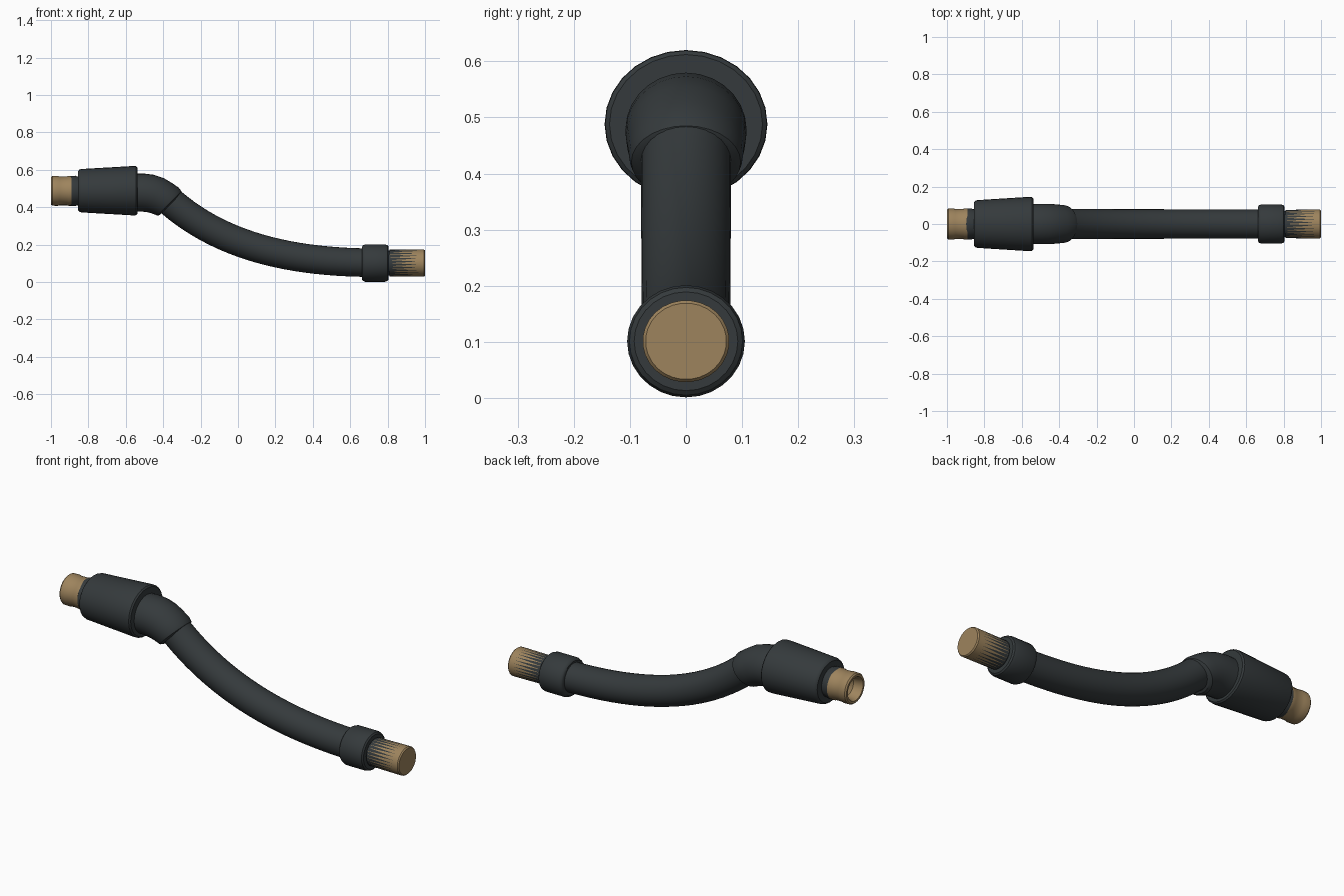
import bpy, bmesh, math
from mathutils import Vector
from mathutils.geometry import interpolate_bezier

if "Cube" in bpy.data.objects:
    bpy.data.objects.remove(bpy.data.objects["Cube"])


def material(name, rgb):
    m = bpy.data.materials.new(name)
    m.diffuse_color = (*rgb, 1)
    m.use_nodes = True
    m.node_tree.nodes["Principled BSDF"].inputs["Base Color"].default_value = m.diffuse_color
    return m


DARK = material("dark_rubber", (0.035, 0.042, 0.045))
BRASS = material("brass", (0.34, 0.23, 0.11))


def ring(bm, x, z, r, tilt=0.0, wide=1.0, sides=28, phase=0.0):
    """Elliptical ring whose axis lies in the xz plane, tilted in degrees."""
    t = math.radians(tilt)
    verts = []
    for i in range(sides):
        a = 2 * math.pi * (i + phase) / sides
        n = math.sin(a) * r
        verts.append(bm.verts.new((x - math.sin(t) * n, math.cos(a) * r * wide,
                                   z + math.cos(t) * n)))
    return verts


def finish(bm, name, mats, angle=35):
    bmesh.ops.recalc_face_normals(bm, faces=bm.faces)
    me = bpy.data.meshes.new(name)
    bm.to_mesh(me)
    bm.free()
    for m in mats:
        me.materials.append(m)
    ob = bpy.data.objects.new(name, me)
    bpy.context.collection.objects.link(ob)
    bpy.ops.object.select_all(action='DESELECT')
    ob.select_set(True)
    bpy.context.view_layer.objects.active = ob
    bpy.ops.object.shade_smooth_by_angle(angle=math.radians(angle))
    return ob


def loft(name, sections, mat, wide=1.0):
    """Skin rings given as (x, z, radius, tilt) and cap both ends."""
    bm = bmesh.new()
    rings = [ring(bm, x, z, r, t, wide) for x, z, r, t in sections]
    for a, b in zip(rings, rings[1:]):
        for i in range(len(a)):
            j = (i + 1) % len(a)
            bm.faces.new((a[i], a[j], b[j], b[i]))
    bm.faces.new(rings[0])
    bm.faces.new(rings[-1])
    return finish(bm, name, [mat])


def lathe(name, z, profile, mat, wide=1.0):
    return loft(name, [(x, z, r, 0) for x, r in profile], mat, wide)


# hollow brass fitting at the left end
lathe("inlet_fitting", 0.487,
      [(-0.93, 0.03), (-0.95, 0.052), (-0.985, 0.056), (-1.0, 0.062), (-1.0, 0.073),
       (-0.993, 0.079), (-0.965, 0.08), (-0.955, 0.077), (-0.915, 0.077),
       (-0.905, 0.08), (-0.89, 0.08)], BRASS, 1.04)
lathe("inlet_neck", 0.487, [(-0.897, 0.08), (-0.87, 0.081), (-0.86, 0.077),
                            (-0.82, 0.077)], DARK, 1.03)

# tapered sleeve
lathe("tapered_sleeve", 0.488,
      [(-0.855, 0.07), (-0.855, 0.105), (-0.849, 0.112), (-0.838, 0.116),
       (-0.56, 0.132), (-0.545, 0.131), (-0.538, 0.124), (-0.538, 0.08)], DARK, 1.1)

# bent elbow with a rounded lip
loft("elbow", [(-0.57, 0.478, 0.1, 0), (-0.51, 0.478, 0.102, -4),
               (-0.475, 0.474, 0.102, -14), (-0.44, 0.464, 0.101, -25),
               (-0.408, 0.448, 0.098, -35), (-0.38, 0.432, 0.096, -42),
               (-0.368, 0.42, 0.092, -45), (-0.362, 0.414, 0.08, -45)], DARK, 1.06)

# curved hose
path = interpolate_bezier(Vector((-0.39, 0.455)), Vector((-0.12, 0.205)),
                          Vector((0.25, 0.105)), Vector((0.72, 0.103)), 24)
hose = []
for i, p in enumerate(path):
    d = path[min(i + 1, 23)] - path[max(i - 1, 0)]
    hose.append((p.x, p.y, 0.079 - 0.003 * i / 23, math.degrees(math.atan2(d.y, d.x))))
loft("hose", hose, DARK, 1.02)

# collar and the core behind the tip
lathe("collar", 0.101,
      [(0.663, 0.07), (0.663, 0.088), (0.668, 0.095), (0.68, 0.1), (0.785, 0.1),
       (0.799, 0.096), (0.805, 0.088), (0.805, 0.06)], DARK, 1.05)
lathe("tip_core", 0.101, [(0.78, 0.066), (0.83, 0.066)], DARK, 1.05)

# brass tip with dark zigzag spikes
bm = bmesh.new()
N = 28
back = ring(bm, 0.81, 0.101, 0.0715, wide=1.06, sides=N)
front = ring(bm, 0.965, 0.101, 0.073, wide=1.06, sides=N, phase=0.5)
rim = ring(bm, 0.994, 0.101, 0.073, wide=1.06, sides=N, phase=0.5)
face = ring(bm, 1.0, 0.101, 0.068, wide=1.06, sides=N, phase=0.5)
for i in range(N):
    j = (i + 1) % N
    bm.faces.new((back[i], back[j], front[i])).material_index = 1
    bm.faces.new((front[i], back[j], front[j]))
    for a, b in ((front, rim), (rim, face)):
        bm.faces.new((a[i], a[j], b[j], b[i]))
bm.faces.new(face)
bm.faces.new(back)
finish(bm, "outlet_tip", [BRASS, DARK])
